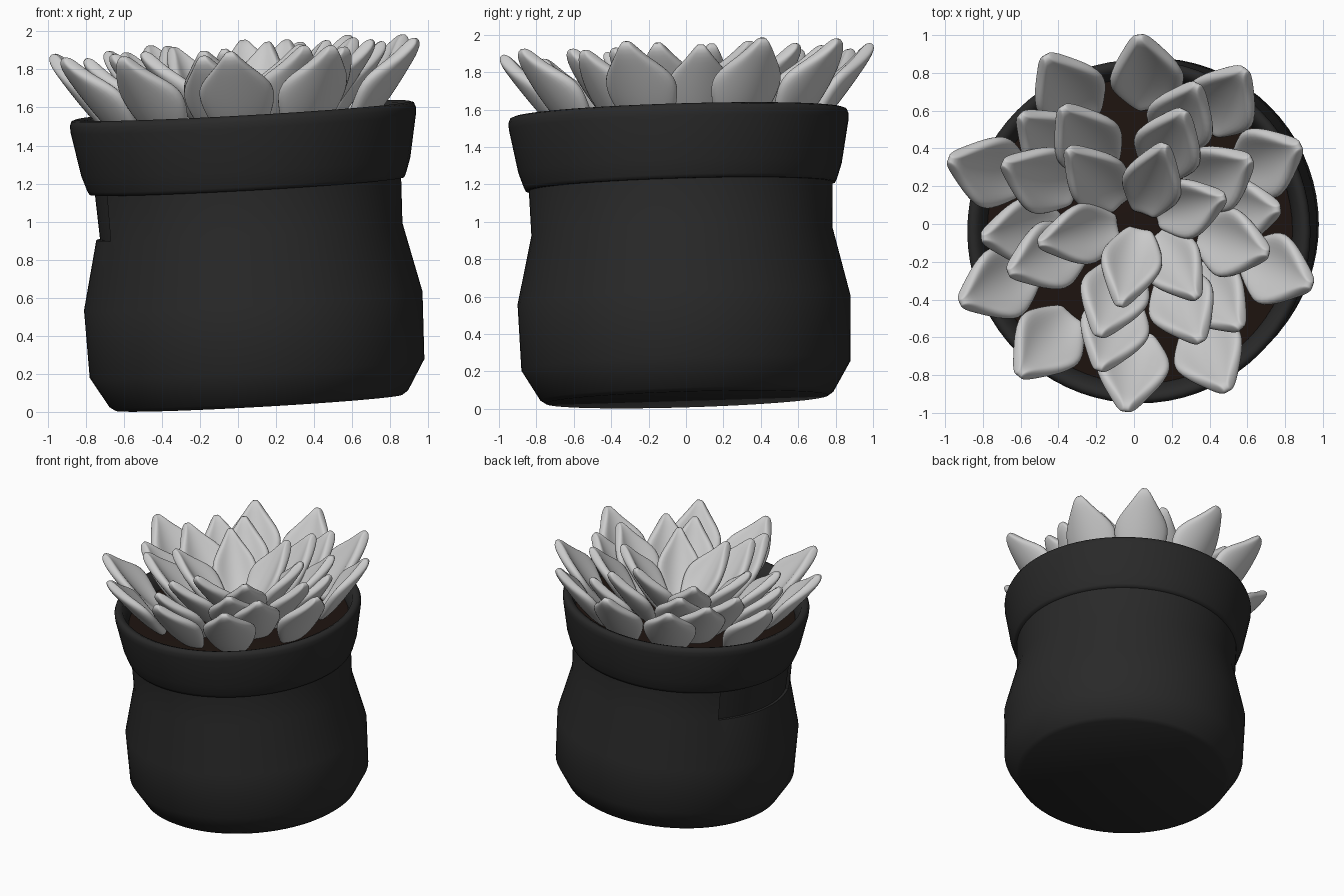
import bpy, bmesh, math
from mathutils import Matrix, Vector

if "Cube" in bpy.data.objects:
    bpy.data.objects.remove(bpy.data.objects["Cube"])

# The whole plant leans slightly
LEAN = Vector((0, 0, 1)).rotation_difference(Vector((-0.056, -0.03, 1))).to_matrix().to_4x4()
POT = Matrix.Translation((0.11, 0.005, 0.05)) @ LEAN
SEG = 72


def material(name, color):
    m = bpy.data.materials.new(name)
    m.diffuse_color = (*color, 1)
    m.use_nodes = True
    m.node_tree.nodes["Principled BSDF"].inputs["Base Color"].default_value = m.diffuse_color
    return m


def add_object(name, mesh, matrix):
    ob = bpy.data.objects.new(name, mesh)
    bpy.context.collection.objects.link(ob)
    ob.matrix_world = matrix
    return ob


def lathe(name, profile, mat, first=0, last=SEG, hole=None, angle=35):
    """Spin (radius, height) points; hole = (row, first segment, last segment) left open."""
    bm = bmesh.new()
    full = last - first == SEG
    cols = []
    for s in range(first, last + (0 if full else 1)):
        a = 2 * math.pi * s / SEG
        cols.append([bm.verts.new((r * math.cos(a), r * math.sin(a), h)) for r, h in profile])
    for s in range(last - first):
        c, d = cols[s], cols[(s + 1) % len(cols)]
        for k in range(len(profile) - 1):
            if hole and k == hole[0] and hole[1] <= s < hole[2]:
                continue
            bm.faces.new((c[k], d[k], d[k + 1], c[k + 1]))
    bmesh.ops.remove_doubles(bm, verts=bm.verts, dist=1e-5)
    mesh = bpy.data.meshes.new(name)
    bm.to_mesh(mesh)
    bm.free()
    mesh.polygons.foreach_set("use_smooth", [True] * len(mesh.polygons))
    mesh.set_sharp_from_angle(angle=math.radians(angle))
    mesh.materials.append(mat)
    return add_object(name, mesh, POT)


black = material("pot_black", (0.022, 0.022, 0.022))
brown = material("soil_brown", (0.013, 0.007, 0.005))

# Pot body, with a shallow recess in the neck on the left side
lathe("pot_body", [(0, 0), (0.755, 0), (0.785, 0.02), (0.88, 0.18), (0.89, 0.535),
                   (0.805, 0.9), (0.812, 1.16)], black, hole=(5, 29, 41))
lathe("neck_recess", [(0.805, 0.9), (0.785, 0.9), (0.8, 1.16)], black, 29, 41)

# Flared rim
lathe("pot_rim", [(0.79, 1.14), (0.828, 1.14), (0.838, 1.16), (0.865, 1.24), (0.908, 1.47),
                  (0.91, 1.505), (0.9, 1.53), (0.88, 1.537), (0.85, 1.525), (0.81, 1.42),
                  (0.8, 1.3)], black, angle=80)

# Soil
lathe("soil", [(0.815, 1.41), (0.5, 1.425), (0, 1.43)], brown)


# Leaf: cupped kite with its tip at the origin, pointing outward along x
def leaf_mesh():
    # run, height, half width, slope angle in degrees
    rows = [(-0.385, -0.415, 0.08, 32), (-0.34, -0.39, 0.12, 36), (-0.25, -0.31, 0.18, 44),
            (-0.15, -0.19, 0.218, 52), (-0.06, -0.06, 0.105, 58), (0.012, 0.05, 0.02, 58)]
    bm = bmesh.new()
    grid = []
    for run, z, half, deg in rows:
        n = Vector((-math.sin(math.radians(deg)), 0, math.cos(math.radians(deg))))
        grid.append([bm.verts.new(Vector((run, half * t, z)) + n * (1.9 * (half * t) ** 2))
                     for t in (-1, -0.5, 0, 0.5, 1)])
    for a, b in zip(grid, grid[1:]):
        for k in range(4):
            f = bm.faces.new((a[k], b[k], b[k + 1], a[k + 1]))
            f.smooth = True
    bmesh.ops.recalc_face_normals(bm, faces=bm.faces)
    mesh = bpy.data.meshes.new("leaf")
    bm.to_mesh(mesh)
    bm.free()
    return mesh


# Leaf rings: width scale, then tip x, tip y, pointing angle
RINGS = {
    "outer_leaf": (1.0, [(0.03, 0.985, 97), (-0.46, 0.88, 120), (0.58, 0.81, 55), (0.87, 0.41, 25),
                         (0.93, -0.32, -20), (0.49, -0.87, -61), (-0.04, -0.975, -96),
                         (-0.6, -0.79, -130), (-0.905, -0.41, -156), (-0.965, 0.34, 161)]),
    "lower_leaf": (0.95, [(0.33, 0.73, 64), (0.76, 0.08, 5), (0.56, -0.54, -46),
                          (-0.18, -0.76, -108), (-0.79, -0.07, 186), (-0.59, 0.57, 136)]),
    "upper_leaf": (0.95, [(-0.37, 0.61, 122), (0.26, 0.59, 65), (0.61, 0.34, 29), (0.7, -0.15, -12),
                          (0.35, -0.61, -60), (-0.18, -0.58, -108), (-0.65, -0.25, 201),
                          (-0.68, 0.32, 155)]),
    "inner_leaf": (0.83, [(-0.34, 0.39, 130), (0.16, 0.41, 70), (0.47, 0.14, 17),
                          (0.33, -0.38, -52), (-0.07, -0.42, -102), (-0.49, -0.1, 191)]),
}
leaf = leaf_mesh()
for ring, (width, tips) in RINGS.items():
    drop = 0.02 if ring == "lower_leaf" else 0
    for i, (x, y, deg) in enumerate(tips, 1):
        place = Matrix.Translation((x, y, 1.875 - drop + 0.055 * x + 0.03 * y))
        turn = Matrix.Rotation(math.radians(deg), 4, 'Z') @ Matrix.Diagonal((1, width, 1, 1))
        ob = add_object(f"{ring}_{i}", leaf, place @ LEAN @ turn)
        thick = ob.modifiers.new("thickness", 'SOLIDIFY')
        thick.thickness = 0.07
        thick.offset = 0
        smooth = ob.modifiers.new("rounding", 'SUBSURF')
        smooth.levels = smooth.render_levels = 2
